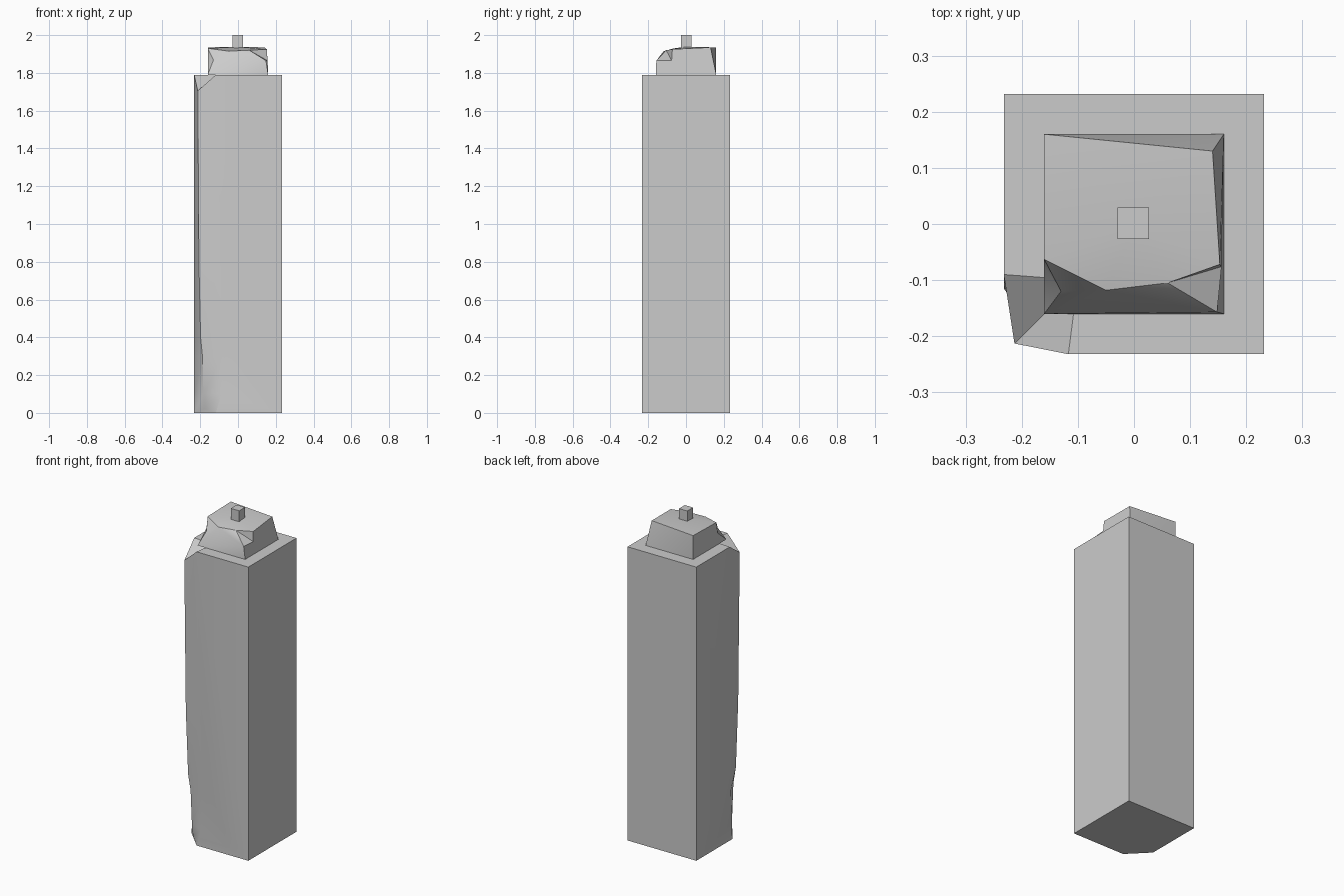
import bpy, bmesh, math

if "Cube" in bpy.data.objects:
    bpy.data.objects.remove(bpy.data.objects["Cube"])


def build(name, verts, faces, angle=None):
    me = bpy.data.meshes.new(name)
    me.from_pydata(verts, [], faces)
    bm = bmesh.new()
    bm.from_mesh(me)
    bmesh.ops.recalc_face_normals(bm, faces=bm.faces)
    bm.to_mesh(me)
    bm.free()
    ob = bpy.data.objects.new(name, me)
    bpy.context.collection.objects.link(ob)
    if angle:
        bpy.ops.object.select_all(action='DESELECT')
        ob.select_set(True)
        bpy.context.view_layer.objects.active = ob
        bpy.ops.object.shade_smooth_by_angle(angle=math.radians(angle))
    return ob


# Pillar: stacked square sections with the front-left corner worn away
H, TOP = 0.232, 1.79
# z, z of worn corner, y where wear starts on the left, worn corner x/y, x where wear starts in front
levels = [(0, 0.02, -0.115, 0.178, -0.117),
          (0.10, 0.10, -0.11, 0.183, -0.088),
          (0.30, 0.30, -0.10, 0.188, -0.08),
          (0.42, 0.40, -0.09, 0.198, -0.08),
          (0.80, 0.80, -0.09, 0.207, -0.10),
          (TOP, 1.705, -0.09, 0.213, -0.117)]
verts, faces = [], []
for z, zm, ay, m, bx in levels:
    verts += [(-H, ay, z), (-m, -m, zm), (bx, -H, z)]
n = len(levels)
for i in range(n - 1):
    a = 3 * i
    faces += [(a, a + 1, a + 4, a + 3), (a + 1, a + 2, a + 5, a + 4)]
c = len(verts)
for z in (0, TOP):
    verts += [(H, -H, z), (H, H, z), (-H, H, z)]
verts.append((-0.10, -0.10, TOP))
p, t = len(verts) - 1, 3 * (n - 1)
faces += [(c, c + 1, c + 4, c + 3), (c + 1, c + 2, c + 5, c + 4)]          # right, back
faces.append([3 * i + 2 for i in range(n)] + [c + 3, c])                   # front
faces.append([3 * i for i in range(n)] + [c + 5, c + 2])                   # left
faces += [(0, 2, c, c + 1, c + 2), (0, 1, 2)]                              # underside
faces += [(t, p, t + 2, c + 3, c + 4, c + 5), (t, t + 1, p), (t + 1, t + 2, p)]  # top, chip
build("pillar", verts, faces, 32)

# Cap: small block with a broken front edge
S = 0.16
cap = {
    "b0": (-S, -S, TOP), "b1": (S, -S, TOP), "b2": (S, S, TOP), "b3": (-S, S, TOP),
    "t3": (-S, S, 1.935), "t2": (0.14, 0.13, 1.935),
    "r1": (0.153, -0.072, 1.925), "r2": (0.06, -0.105, 1.92),
    "r3": (-0.05, -0.118, 1.915), "l1": (-S, -0.063, 1.93),
    "l2": (-S, -0.075, 1.862), "m": (-0.13, -0.12, 1.868),
    "k1": (0.156, -0.076, 1.865), "k2": (0.148, -0.157, 1.865),
    "c": (0, 0, 1.938),
}
rim = ["t3", "t2", "r1", "r2", "r3", "l1"]
names = [s.split() for s in (
    "b0 b1 b2 b3", "b1 b2 t2 r1 k1 k2", "b2 b3 t3", "b2 t3 t2", "b3 b0 l2 l1 t3",
    "b0 b1 k2", "b0 k2 r3", "k2 r2 r3", "k2 k1 r2", "k1 r1 r2",
    "b0 r3 m", "m r3 l1", "b0 m l2", "l2 m l1")]
names += [[rim[i], rim[(i + 1) % 6], "c"] for i in range(6)]
keys = list(cap)
build("cap", list(cap.values()), [[keys.index(k) for k in f] for f in names], 30)

# Pin on top of the cap
bpy.ops.mesh.primitive_cube_add(size=1, location=(-0.001, 0.001, 1.96))
pin = bpy.context.object
pin.name = "pin"
pin.scale = (0.056, 0.056, 0.08)
